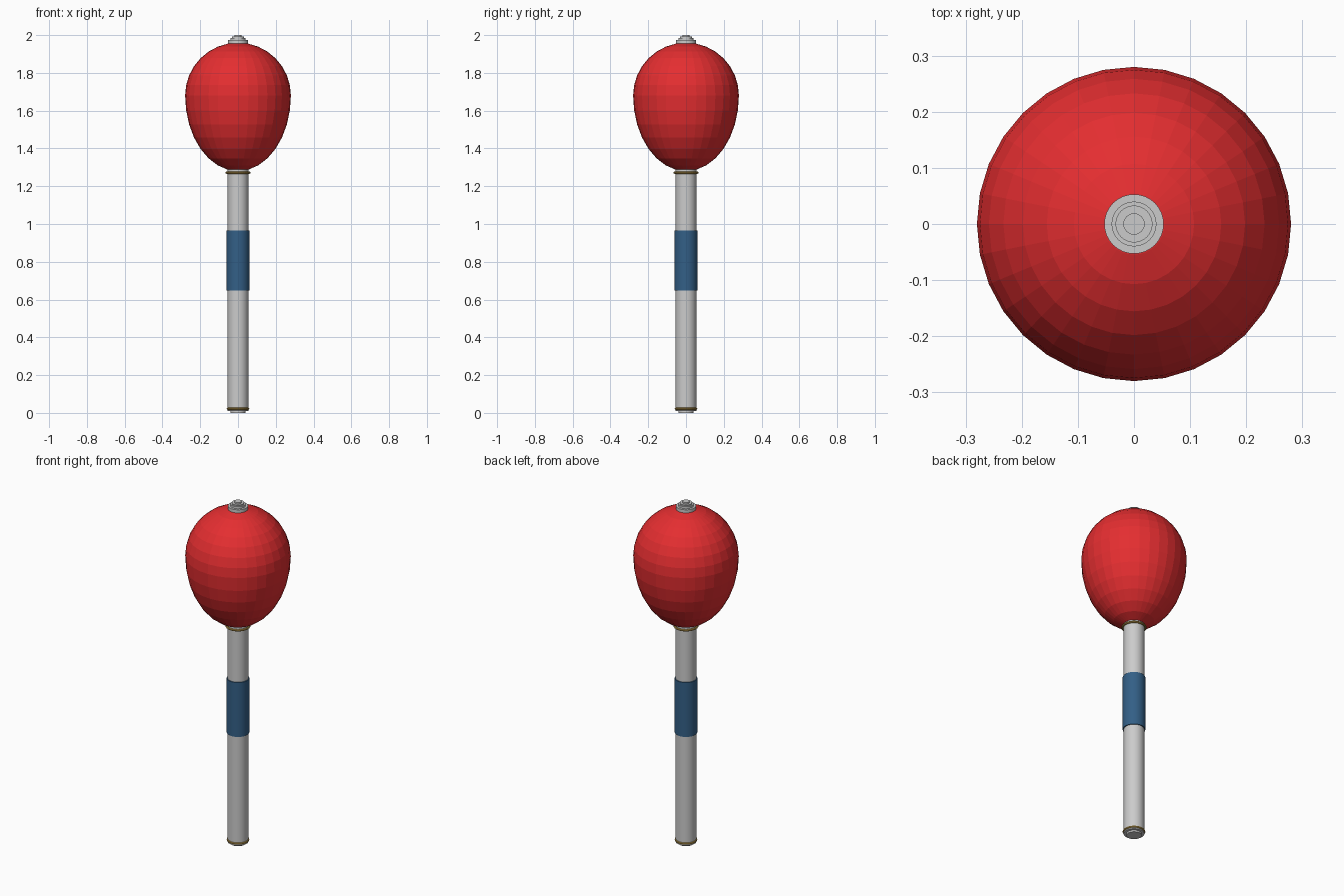
import bpy, bmesh, math

if "Cube" in bpy.data.objects:
    bpy.data.objects.remove(bpy.data.objects["Cube"])


def paint(obj, name, color):
    mat = bpy.data.materials.new(name)
    mat.diffuse_color = (*color, 1)
    mat.use_nodes = True
    mat.node_tree.nodes["Principled BSDF"].inputs["Base Color"].default_value = mat.diffuse_color
    obj.data.materials.append(mat)


def lathe(name, profile, segments=32, smooth=True):
    """Spin a (radius, z) profile, bottom to top, around the z axis."""
    bm = bmesh.new()
    rings = []
    for r, z in profile:
        if r == 0:
            rings.append([bm.verts.new((0, 0, z))] * segments)
        else:
            rings.append([bm.verts.new((r * math.cos(a), r * math.sin(a), z))
                          for a in (math.tau * i / segments for i in range(segments))])
    for low, high in zip(rings, rings[1:]):
        for i in range(segments):
            j = (i + 1) % segments
            corners = dict.fromkeys((low[i], low[j], high[j], high[i]))
            bm.faces.new(list(corners))
    mesh = bpy.data.meshes.new(name)
    bm.to_mesh(mesh)
    bm.free()
    obj = bpy.data.objects.new(name, mesh)
    bpy.context.collection.objects.link(obj)
    if smooth:
        bpy.ops.object.select_all(action='DESELECT')
        obj.select_set(True)
        bpy.context.view_layer.objects.active = obj
        bpy.ops.object.shade_smooth_by_angle(angle=math.radians(30))
    return obj


def torus(name, radius, tube, z):
    bpy.ops.mesh.primitive_torus_add(location=(0, 0, z), major_radius=radius, minor_radius=tube,
                                     major_segments=32, minor_segments=8)
    obj = bpy.context.object
    obj.name = name
    return obj


# Egg-shaped faceted head, longer below its widest ring
egg = []
for k in range(17):
    t = math.pi * k / 16
    c = -math.cos(t)
    egg.append((0.28 * math.sin(t) if 0 < k < 16 else 0, 1.68 + c * (0.40 if c < 0 else 0.28)))
paint(lathe("head", egg, smooth=False), "red", (0.78, 0.027, 0.03))

# Handle rod with a small step under its foot
lathe("handle", [(0, 0), (0.04, 0), (0.04, 0.01), (0.055, 0.01), (0.055, 1.31), (0, 1.31)])

# Grip sleeve
paint(lathe("grip", [(0.054, 0.648), (0.06, 0.648), (0.06, 0.966), (0.054, 0.966)]),
      "blue", (0.033, 0.115, 0.24))

# Trim rings at the neck and foot
for name, radius, z in (("neck_ring", 0.061, 1.272), ("foot_ring", 0.054, 0.022)):
    paint(torus(name, radius, 0.006, z), "brass", (0.5, 0.32, 0.07))

# Button on top made of stacked flat steps
button = [(0, 1.94)]
low = 1.94
for radius, high in ((0.053, 1.973), (0.04, 1.985), (0.033, 1.992), (0.019, 2.0)):
    button += [(radius, low), (radius, high)]
    low = high
lathe("top_button", button + [(0, 2.0)])
